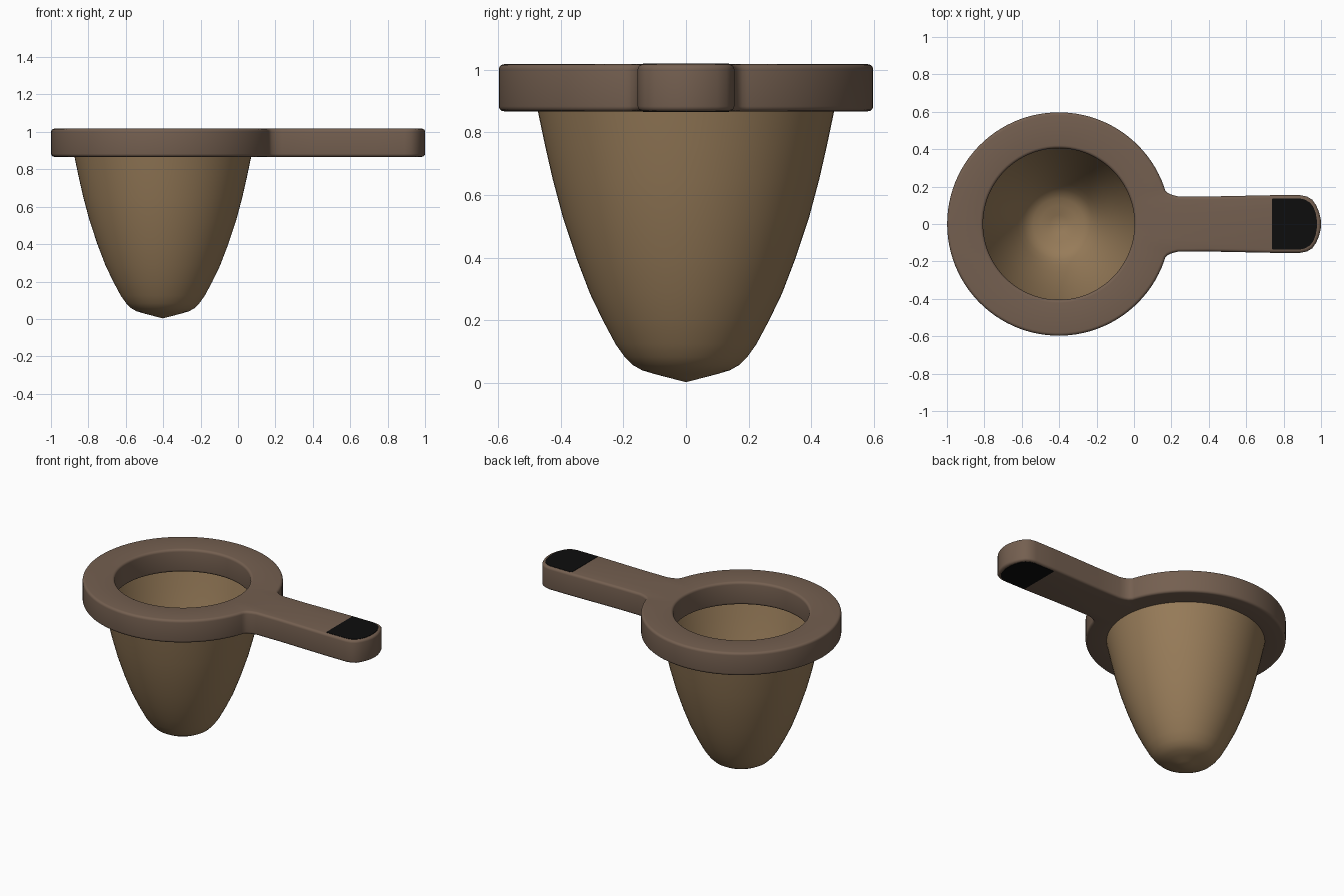
import bpy, bmesh
from math import pi, sin, cos, atan2, radians

old = bpy.data.objects.get("Cube")
if old:
    bpy.data.objects.remove(old)

CX = -0.402          # centre of the ring and cup
LOW, HIGH = 0.867, 1.017
R_OUT, R_IN = 0.597, 0.405


def material(name, color):
    m = bpy.data.materials.new(name)
    m.use_nodes = True
    m.diffuse_color = (*color, 1)
    bsdf = m.node_tree.nodes["Principled BSDF"]
    bsdf.inputs["Base Color"].default_value = (*color, 1)
    bsdf.inputs["Roughness"].default_value = 0.7
    return m


brown = material("dark_brown", (0.175, 0.115, 0.08))
tan = material("tan_cloth", (0.31, 0.20, 0.10))
black = material("black", (0.004, 0.004, 0.004))


def finish(name, bm, mat, angle=40):
    bmesh.ops.recalc_face_normals(bm, faces=bm.faces)
    me = bpy.data.meshes.new(name)
    bm.to_mesh(me)
    bm.free()
    ob = bpy.data.objects.new(name, me)
    bpy.context.collection.objects.link(ob)
    me.materials.append(mat)
    bpy.ops.object.select_all(action='DESELECT')
    ob.select_set(True)
    bpy.context.view_layer.objects.active = ob
    bpy.ops.object.shade_smooth_by_angle(angle=radians(angle))
    return ob


def loops(bm, rings):
    """Bridge a list of equally long closed rings, each to the next."""
    vs = [[bm.verts.new(p) for p in r] for r in rings]
    n = len(vs[0])
    for a, b in zip(vs, vs[1:]):
        for i in range(n):
            j = (i + 1) % n
            bm.faces.new((a[i], a[j], b[j], b[i]))
    return vs


# Frame outline: handle edge and tip, fillet, then round the ring
half = [(1.0, 0), (0.998, 0.03), (0.989, 0.065), (0.974, 0.1), (0.953, 0.13),
        (0.925, 0.147), (0.89, 0.154), (0.74, 0.154), (0.4, 0.147),
        (0.235, 0.148), (0.205, 0.155), (0.18, 0.166), (0.167, 0.18)]
start = atan2(0.195, 0.565)
STEPS = 44
half += [(CX + R_OUT * cos(t), R_OUT * sin(t))
         for t in (start + (pi - start) * i / STEPS for i in range(STEPS + 1))]
outer = half + [(x, -y) for x, y in reversed(half[1:-1])]
inner = []
for x, y in outer:
    t = atan2(y, x - CX)
    inner.append((CX + R_IN * cos(t), R_IN * sin(t)))


def at(points, z):
    return [(x, y, z) for x, y in points]


bm = bmesh.new()
B = 0.016            # rounding of the rims


def shrink(points, d):
    """Offset a closed counter-clockwise outline inward by d."""
    out = []
    n = len(points)
    for i, (x, y) in enumerate(points):
        px, py = points[i - 1]
        qx, qy = points[(i + 1) % n]
        dx, dy = qx - px, qy - py
        length = (dx * dx + dy * dy) ** 0.5
        out.append((x - dy / length * d, y + dx / length * d))
    return out


# Cross-section runs over both rounded rims and closes on itself
arc = [(B * (1 - cos(a)), B * (1 - sin(a))) for a in (i * pi / 8 for i in range(5))]
section = [at(shrink(outer, d), HIGH - e) for d, e in arc]
section += [at(shrink(inner, -d), HIGH - e) for d, e in reversed(arc)]
section += [at(shrink(inner, -d), LOW + e) for d, e in arc]
section += [at(shrink(outer, d), LOW + e) for d, e in reversed(arc)]
section.append(section[0])
loops(bm, section)
bmesh.ops.remove_doubles(bm, verts=bm.verts, dist=0.00001)
finish("ring_and_handle", bm, brown)

# Cup: a revolved thin shell with a slightly pointed bottom
profile = [(0.476, 0.885), (0.472, 0.865), (0.45, 0.76), (0.425, 0.65),
           (0.393, 0.53), (0.35, 0.4), (0.306, 0.285), (0.265, 0.2),
           (0.225, 0.125), (0.195, 0.083), (0.17, 0.058), (0.14, 0.041),
           (0.1, 0.029), (0.05, 0.016)]
SEG = 64
bm = bmesh.new()
vs = loops(bm, [[(CX + r * cos(2 * pi * i / SEG), r * sin(2 * pi * i / SEG), z)
                 for i in range(SEG)] for r, z in profile])
tip = bm.verts.new((CX, 0, 0.003))
for i in range(SEG):
    bm.faces.new((vs[-1][i], vs[-1][(i + 1) % SEG], tip))
cup = finish("cup", bm, tan, 60)
shell = cup.modifiers.new("shell", 'SOLIDIFY')
shell.thickness = 0.008
shell.offset = -1

# Black patches on the top and bottom of the handle tip
edge = [(0.737, 0.132), (0.745, 0.137), (0.89, 0.136), (0.915, 0.13),
        (0.94, 0.115), (0.958, 0.093), (0.971, 0.06), (0.978, 0.02)]
patch = edge + [(x, -y) for x, y in reversed(edge)]
for name, z in (("top_patch", HIGH - 0.001), ("bottom_patch", LOW - 0.002)):
    bm = bmesh.new()
    a, b = loops(bm, [at(patch, z), at(patch, z + 0.003)])
    bm.faces.new(a)
    bm.faces.new(b)
    finish(name, bm, black)
